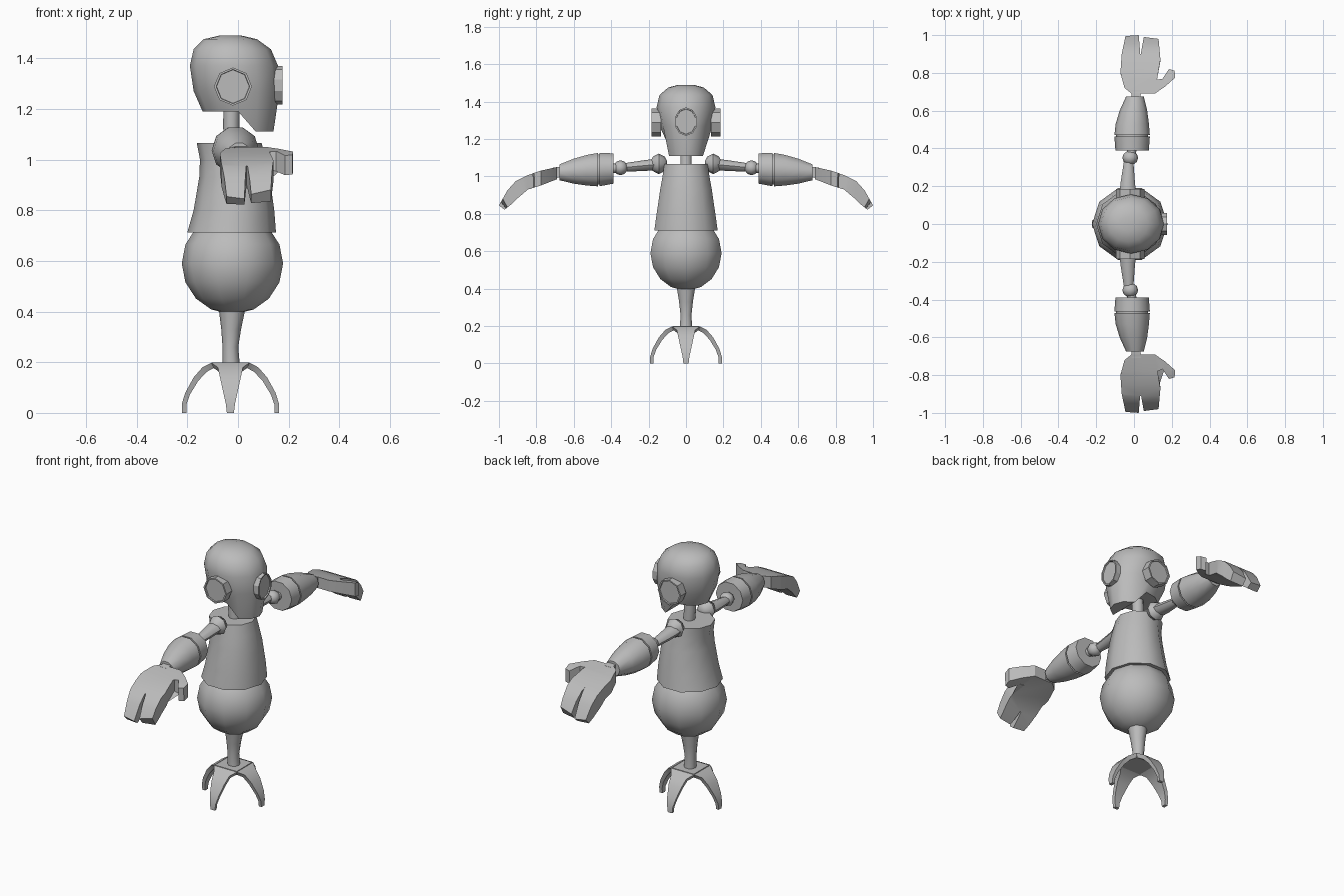
import bpy, bmesh, math
from mathutils import Vector

if "Cube" in bpy.data.objects:
    bpy.data.objects.remove(bpy.data.objects["Cube"])

grey = bpy.data.materials.new("light_grey")
grey.diffuse_color = (0.5, 0.5, 0.5, 1)
grey.use_nodes = True
grey.node_tree.nodes["Principled BSDF"].inputs["Base Color"].default_value = grey.diffuse_color


def finish(name, bm, angle=42):
    bmesh.ops.recalc_face_normals(bm, faces=bm.faces)
    me = bpy.data.meshes.new(name)
    bm.to_mesh(me)
    bm.free()
    me.materials.append(grey)
    ob = bpy.data.objects.new(name, me)
    bpy.context.collection.objects.link(ob)
    bpy.ops.object.select_all(action='DESELECT')
    ob.select_set(True)
    bpy.context.view_layer.objects.active = ob
    bpy.ops.object.shade_smooth_by_angle(angle=math.radians(angle))
    return ob


def ring(c, a, b, axis='Z', n=10, off=0.0):
    """Ellipse of n points around c, perpendicular to the axis."""
    pts = []
    for i in range(n):
        t = 2 * math.pi * (i + off) / n
        u, v = a * math.cos(t), b * math.sin(t)
        d = {'Z': (u, v, 0), 'Y': (u, 0, v), 'X': (0, u, v)}[axis]
        pts.append(Vector(c) + Vector(d))
    return pts


def loft(name, rings, angle=42, strip_caps=False):
    bm = bmesh.new()
    rs = [[bm.verts.new(p) for p in r] for r in rings]
    n = len(rs[0])
    for a, b in zip(rs, rs[1:]):
        for i in range(n):
            j = (i + 1) % n
            bm.faces.new((a[i], a[j], b[j], b[i]))
    for r in (rs[0], rs[-1]):
        if strip_caps:      # bands across the cap, so that it may bend
            for i in range(n // 2):
                q = [r[i], r[i + 1], r[(n - i - 1) % n], r[(n - i) % n]]
                bm.faces.new(list(dict.fromkeys(q)))
        else:
            bm.faces.new(r)
    return finish(name, bm, angle)


def interp(t, table):
    for a, b in zip(table, table[1:]):
        if t <= b[0]:
            k = max(0, (t - a[0]) / (b[0] - a[0]))
            return [p + (q - p) * k for p, q in zip(a, b)]
    return table[-1]


CX = -0.03

# four-clawed foot: curved tapering legs meeting under a small cap
legs = [(0.075, 0.198, 0.075), (0.11, 0.18, 0.05), (0.145, 0.14, 0.041),
        (0.178, 0.08, 0.028), (0.192, 0.035, 0.018), (0.192, 0.0, 0.014)]
for k in range(4):
    t = k * math.pi / 2
    out, side = Vector((math.cos(t), math.sin(t), 0)), Vector((-math.sin(t), math.cos(t), 0))
    rings = []
    for r, z, w in legs:
        base = Vector((CX, 0, 0))
        ri, zi = r - 0.018 * min(1, r / 0.12), max(0, z - 0.02 * z / 0.2)
        rings.append([base + out * r + side * s + Vector((0, 0, z)) for s in (-w, w)] +
                     [base + out * ri + side * s * 0.9 + Vector((0, 0, zi)) for s in (w, -w)])
    loft(f"foot_claw_{k + 1}", rings)
loft("foot_cap", [ring((CX, 0, 0.178), 0.10, 0.10, n=4, off=.5),
                  ring((CX, 0, 0.199), 0.10, 0.10, n=4, off=.5)])

# stalk
loft("stalk", [ring((x, 0, z), r, r) for x, z, r in
               [(-.027, .19, .034), (-.03, .26, .031), (-.027, .33, .039), (-.023, .42, .054)]])

# round belly
R = 0.2
loft("belly", [ring((-.022, 0, .59 + R * math.sin(p)), R * math.cos(p), R * math.cos(p))
               for p in [math.radians(d) for d in (-85, -65, -44, -22, 0, 22, 44, 66, 85)]])

# flared torso
body = [(-.2, .15, .178, .712), (-.175, .143, .165, .80), (-.153, .125, .145, .93),
        (-.15, .11, .132, 1.0), (-.163, .093, .122, 1.066)]
loft("torso", [ring(((a + b) / 2, 0, z), (b - a) / 2, w) for a, b, w, z in body], 50)

# neck
loft("neck", [ring((x, 0, z), .032, .032) for x, z in [(-.02, 1.05), (-.027, 1.13), (-.025, 1.21)]])

# head with a dropped jaw at the front
head = [(-.14, .14, .105, 1.19), (-.175, .163, .142, 1.27), (-.19, .158, .157, 1.37),
        (-.175, .13, .142, 1.435), (-.135, .075, .095, 1.475), (-.07, .01, .04, 1.49)]
rings = []
for i, (a, b, w, z) in enumerate(head):
    r = ring(((a + b) / 2, 0, z), (b - a) / 2, w, n=12)
    if i == 0:
        for p in r:
            p.z -= 0.08 * min(1, max(0, p.x / 0.065))
    rings.append(r)
loft("head", rings, 45, True)


# round plates with a raised rim on the face and both sides of the head
def plate(name, axis, c, direction, a, b, depth, n, off):
    d = {'X': Vector((1, 0, 0)), 'Y': Vector((0, 1, 0))}[axis] * direction
    c = Vector(c)
    loft(name, [ring(c - d * depth, a, b, axis, n, off), ring(c, a, b, axis, n, off),
                ring(c, a * .88, b * .9, axis, n, off),
                ring(c - d * .007, a * .86, b * .88, axis, n, off)], 30)


plate("face_plate", 'X', (.175, 0, 1.293), 1, .062, .076, .04, 10, .5)
for s, nm in ((1, "left"), (-1, "right")):
    plate(f"{nm}_ear", 'Y', (-.02, s * .185, 1.288), s, .075, .075, .05, 8, 0)

# hand: outline seen from above, and top height, bottom height, bottom pull-back along y
outline = [(-.012, .69), (-.05, .72), (-.072, .80), (-.065, .9), (-.045, .995), (.025, 1.0),
           (.034, .89), (.052, .99), (.13, .98), (.14, .87), (.122, .765), (.15, .768),
           (.185, .82), (.215, .812), (.218, .775), (.165, .728), (.11, .69)]
profile = [(.69, 1.05, .985, 0), (.78, 1.03, .95, 0), (.85, 1.005, .93, .005),
           (.91, .975, .885, .012), (.955, .925, .85, .02), (1.0, .845, .822, .03)]


def hand(name, s):
    bm = bmesh.new()
    bm.faces.new([bm.verts.new((x, y, 0)) for x, y in outline])
    for y in (.78, .85, .91, .955):
        bmesh.ops.bisect_plane(bm, geom=bm.verts[:] + bm.edges[:] + bm.faces[:],
                               plane_co=(0, y, 0), plane_no=(0, 1, 0))
    top = bm.verts[:]
    ext = bmesh.ops.extrude_face_region(bm, geom=bm.faces[:], use_keep_orig=True)
    low = [g for g in ext['geom'] if isinstance(g, bmesh.types.BMVert)]
    for v in top:
        v.co.z = interp(v.co.y, profile)[1]
    for v in low:
        _, _, z, dy = interp(v.co.y, profile)
        v.co.z, v.co.y = z, v.co.y - dy
    for v in bm.verts:
        v.co.y *= s
    bmesh.ops.triangulate(bm, faces=[f for f in bm.faces if len(f.verts) > 4])
    finish(name, bm, 25)


# arms, mirrored across the body
for s, nm in ((1, "left"), (-1, "right")):
    def limb(part, secs, n=10, angle=42, off=0.0):
        loft(f"{nm}_{part}", [ring((x, s * y, z), a, b, 'Y', n, off)
                              for x, y, z, a, b in secs], angle)

    limb("shoulder", [(-.03, .145 + .045 * math.sin(p), 1.067, .055 * math.cos(p), .055 * math.cos(p))
                      for p in (-1.3, -.8, 0, .8, 1.3)], 8, 50)
    limb("upper_arm", [(-.033, .15, 1.065, .045, .03), (-.033, .22, 1.058, .038, .029),
                       (-.028, .34, 1.047, .024, .022)], 8, 50)
    limb("elbow", [(-.02, .35 + .038 * math.sin(p), 1.046, .042 * math.cos(p), .04 * math.cos(p))
                   for p in (-1.2, -.6, 0, .6, 1.2)], 8, 50)
    limb("elbow_link", [(-.015, .36, 1.045, .025, .025), (-.01, .42, 1.04, .025, .025)], 8, 50)
    limb("cuff", [(-.01, .388, 1.042, .088, .085), (-.01, .462, 1.037, .094, .094)])
    limb("forearm_groove", [(-.01, .455, 1.037, .084, .084), (-.01, .48, 1.036, .084, .084)])
    limb("forearm", [(-.01, .47, 1.036, .094, .094), (-.009, .53, 1.033, .088, .086),
                     (-.003, .6, 1.028, .073, .07), (.005, .675, 1.022, .047, .045)])
    limb("wrist", [(.01, .66, 1.025, .035, .04), (.012, .71, 1.018, .035, .04)], 4, 42, .5)
    hand(f"{nm}_hand", s)
